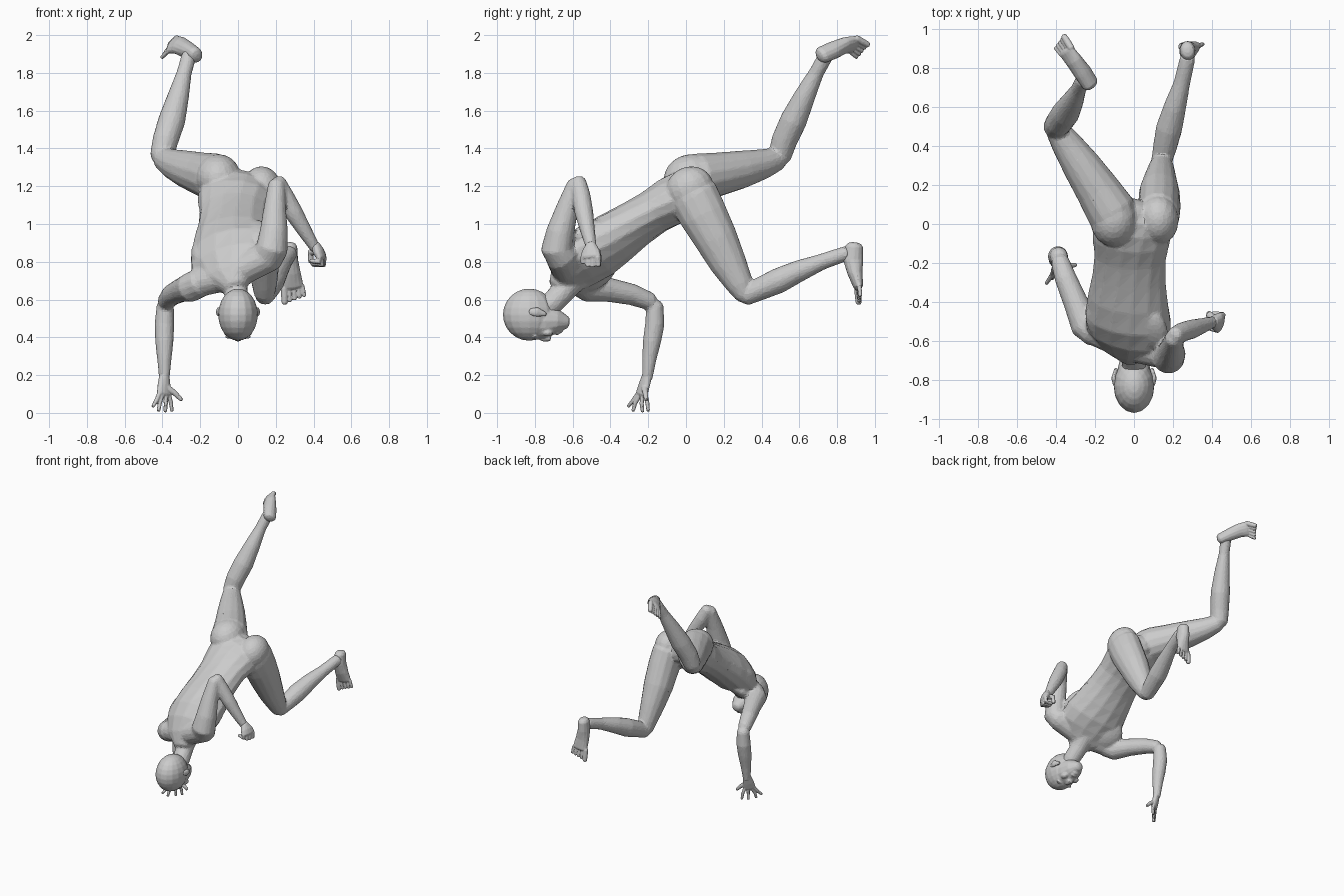
import bpy, bmesh, math
from mathutils import Vector as V, Matrix, Euler

SIDES = 14

def loft(bm, pts, side=(1, 0, 0), side2=None, cap=0.6):
    """Skin rounded-end elliptical rings; each point is x, y, z, half width, half depth."""
    s0, s1 = V(side).normalized(), V(side2 or side).normalized()
    n = len(pts)
    c = [V(p[:3]) for p in pts]
    r = [(p[3], p[-1]) for p in pts]
    rings = []
    for i in range(n):
        t = (c[min(i + 1, n - 1)] - c[max(i - 1, 0)]).normalized()
        s = s0.lerp(s1, i / (n - 1))
        s = (s - t * s.dot(t)).normalized()
        d = t.cross(s)
        steps = [(0, 1)]
        m = min(r[i]) * cap
        if i == 0:
            steps = [(-m, .3), (-m * .7, .75), (0, 1)]
        elif i == n - 1:
            steps = [(0, 1), (m * .7, .75), (m, .3)]
        for off, k in steps:
            ring = []
            for j in range(SIDES):
                a = 2 * math.pi * j / SIDES
                ring.append(bm.verts.new(c[i] + t * off + s * (r[i][0] * k * math.cos(a))
                                         + d * (r[i][1] * k * math.sin(a))))
            rings.append(ring)
    faces = [bm.faces.new(rings[0]), bm.faces.new(rings[-1])]
    for a, b in zip(rings, rings[1:]):
        for j in range(SIDES):
            k = (j + 1) % SIDES
            faces.append(bm.faces.new((a[j], a[k], b[k], b[j])))
    bmesh.ops.recalc_face_normals(bm, faces=faces)

def blob(bm, loc, size, rot=(0, 0, 0)):
    """Ellipsoid."""
    m = Matrix.LocRotScale(V(loc), Euler(rot), V(size))
    bmesh.ops.create_uvsphere(bm, u_segments=16, v_segments=12, radius=1, matrix=m)

def finish(name, bm, voxel, ratio, smooth=3):
    """Fuse the overlapping pieces into one faceted skin."""
    me = bpy.data.meshes.new(name)
    bm.to_mesh(me)
    bm.free()
    ob = bpy.data.objects.new(name, me)
    bpy.context.collection.objects.link(ob)
    mod = ob.modifiers.new("fuse", 'REMESH')
    mod.mode, mod.voxel_size = 'VOXEL', voxel
    mod = ob.modifiers.new("soften", 'SMOOTH')
    mod.factor, mod.iterations = .5, smooth
    mod = ob.modifiers.new("facets", 'DECIMATE')
    mod.ratio = ratio

# Body: torso, neck, arms and legs in one skin
bm = bmesh.new()
loft(bm, [(.01, .07, 1.19, .12, .09), (0, .04, 1.185, .185, .115), (-.005, -.01, 1.16, .205, .13),
          (-.015, -.08, 1.12, .2, .132), (-.02, -.17, 1.065, .185, .12),
          (-.025, -.27, 1.0, .19, .125), (-.03, -.38, .925, .21, .14),
          (-.03, -.48, .855, .23, .147), (-.03, -.56, .79, .23, .128),
          (-.03, -.63, .72, .165, .095), (-.02, -.67, .68, .08, .065)],
     (.24, -.04, -.08), (.42, -.12, .19))
# neck and shoulder slope
loft(bm, [(-.02, -.56, .75, .08), (-.015, -.64, .655, .065), (0, -.71, .58, .062), (0, -.76, .54, .06)])
loft(bm, [(-.2, -.55, .69, .075), (-.02, -.62, .74, .085), (.16, -.66, .83, .085)], (0, 1, 1))
# chest muscles
blob(bm, (-.13, -.465, .73), (.115, .12, .05), (.64, -.42, 0))
blob(bm, (.05, -.485, .80), (.115, .12, .05), (.64, -.42, 0))
# shoulder blades
blob(bm, (.09, -.54, .94), (.085, .13, .05), (.6, -.35, 0))
blob(bm, (-.16, -.50, .855), (.09, .13, .05), (.6, -.35, 0))
# buttocks
blob(bm, (.125, .02, 1.185), (.105, .13, .118), (.5, 0, 0))
blob(bm, (-.105, .02, 1.25), (.12, .14, .118), (.3, 0, 0))
# planted arm
loft(bm, [(-.2, -.555, .69, .078), (-.25, -.52, .665, .078), (-.30, -.40, .65, .064),
          (-.35, -.28, .625, .057), (-.38, -.19, .59, .048)], (0, 0, 1))
loft(bm, [(-.385, -.165, .57, .046), (-.39, -.165, .47, .052), (-.39, -.18, .38, .049),
          (-.39, -.195, .28, .038), (-.39, -.205, .18, .028)])
# raised arm
loft(bm, [(.15, -.65, .82, .088), (.18, -.685, .87, .085), (.19, -.665, .96, .075),
          (.195, -.63, 1.08, .06), (.205, -.585, 1.21, .046)])
loft(bm, [(.21, -.57, 1.225, .042), (.245, -.555, 1.15, .05), (.295, -.54, 1.06, .05),
          (.355, -.52, .96, .039), (.41, -.50, .87, .028)])
# high leg
loft(bm, [(-.10, .015, 1.245, .12), (-.12, .07, 1.245, .13), (-.19, .18, 1.265, .115),
          (-.27, .3, 1.29, .1), (-.345, .41, 1.318, .08), (-.395, .485, 1.345, .062)], (0, 0, 1))
loft(bm, [(-.405, .495, 1.355, .062), (-.385, .52, 1.44, .069), (-.35, .57, 1.55, .072),
          (-.315, .63, 1.68, .057), (-.285, .69, 1.8, .04), (-.26, .74, 1.89, .04)])
# low leg
loft(bm, [(.115, .0, 1.19, .105), (.125, .045, 1.14, .11, .135), (.13, .09, 1.05, .11, .13),
          (.13, .16, .92, .105, .116), (.135, .225, .79, .085, .098),
          (.14, .285, .68, .067, .074), (.14, .31, .625, .055)])
loft(bm, [(.14, .315, .62, .053), (.16, .40, .66, .062), (.18, .49, .70, .068),
          (.21, .6, .752, .058), (.245, .72, .80, .043), (.275, .85, .845, .04)])
finish("body", bm, .01, .16)

# Head: skull, jaw, nose, brow, lips
bm = bmesh.new()
blob(bm, (0, -.83, .52), (.105, .14, .138))
loft(bm, [(0, -.82, .50, .095, .112), (0, -.74, .485, .084, .094), (0, -.68, .486, .068, .066),
          (0, -.64, .48, .042, .04)])
loft(bm, [(0, -.79, .405, .012, .012), (0, -.755, .395, .016, .018), (0, -.725, .395, .024, .017)])
blob(bm, (0, -.682, .424), (.028, .014, .012), (.4, 0, 0))
blob(bm, (0, -.664, .434), (.026, .012, .012), (.4, 0, 0))
for s in (-1, 1):
    blob(bm, (s * .035, -.80, .403), (.035, .012, .012))
    blob(bm, (s * .05, -.735, .425), (.025, .03, .02))
finish("head", bm, .006, .25)

# Ears
for s, n in ((-1, "right_ear"), (1, "left_ear")):
    bm = bmesh.new()
    loft(bm, [(s * .096, -.825, .535, .012, .018), (s * .104, -.79, .535, .013, .026),
              (s * .092, -.745, .522, .01, .012)])
    finish(n, bm, .005, .4)

def hand(name, wrist, knuckle, side, fingers, thumb, k=1):
    """Palm plus fingers; each finger is a list of joint points after the knuckle."""
    bm = bmesh.new()
    w, c, s = V(wrist), V(knuckle), V(side).normalized()
    mid = w.lerp(c, .55)
    loft(bm, [(*w, .029, .025), (*mid, .04 * k, .023 * k), (*c, .045 * k, .019 * k)], side)
    for i, f in enumerate(fingers):
        path = [c + s * k * (.031 - .021 * i)] + [V(p) for p in f]
        rad = (.0125, .0115, .0095)
        loft(bm, [(*p, rad[j] * k) for j, p in enumerate(path)], side)
    loft(bm, [(*mid, .019 * k), (*V(thumb[0]), .015 * k), (*V(thumb[1]), .011 * k)], side)
    finish(name, bm, .0045, .3, 2)

hand("planted_hand", (-.39, -.205, .20), (-.392, -.235, .10), (.75, .6, 0),
     [[(-.355, -.205, .055), (-.35, -.2, .012)], [(-.382, -.235, .05), (-.385, -.23, .008)],
      [(-.415, -.27, .05), (-.42, -.28, .012)], [(-.432, -.28, .065), (-.45, -.305, .035)]],
     [(-.335, -.215, .105), (-.30, -.21, .07)])
hand("raised_hand", (.408, -.503, .89), (.442, -.505, .825), (.3, .9, 0),
     [[(.455, -.465, .785), (.405, -.46, .785)], [(.45, -.495, .782), (.395, -.485, .785)],
      [(.445, -.52, .785), (.39, -.51, .792)], [(.43, -.545, .80), (.385, -.535, .805)]],
     [(.385, -.465, .85), (.385, -.46, .80)], 1.25)

def foot(name, pts, side, curl, big, gap):
    """Heel-to-ball loft with five toes; big is the sign of the big-toe side."""
    bm = bmesh.new()
    loft(bm, pts, side)
    ball, s, d = V(pts[-1][:3]), V(side).normalized(), V(curl)
    for i in range(5):
        base = ball + s * (big * gap * (1.9 - i))
        k = 1 - .08 * i
        rad = .018 if i == 0 else .0115
        tip = base + (d + s * (big * .004 * (2 - i))) * k
        loft(bm, [(*base, rad), (*base.lerp(tip, .6), rad), (*tip, rad * .9)], side)
    finish(name, bm, .005, .25, 2)

foot("high_foot", [(-.225, .72, 1.895, .04, .048), (-.265, .78, 1.92, .046, .048),
                   (-.31, .84, 1.945, .052, .037), (-.345, .885, 1.95, .057, .025)],
     (.5, .35, .7), (-.042, .058, -.04), 1, .023)
foot("low_foot", [(.275, .89, .88, .039, .048), (.275, .885, .81, .043, .054),
                  (.282, .895, .74, .05, .04), (.29, .912, .67, .057, .026)],
     (1, .1, .1), (.01, .008, -.082), -1, .024)
